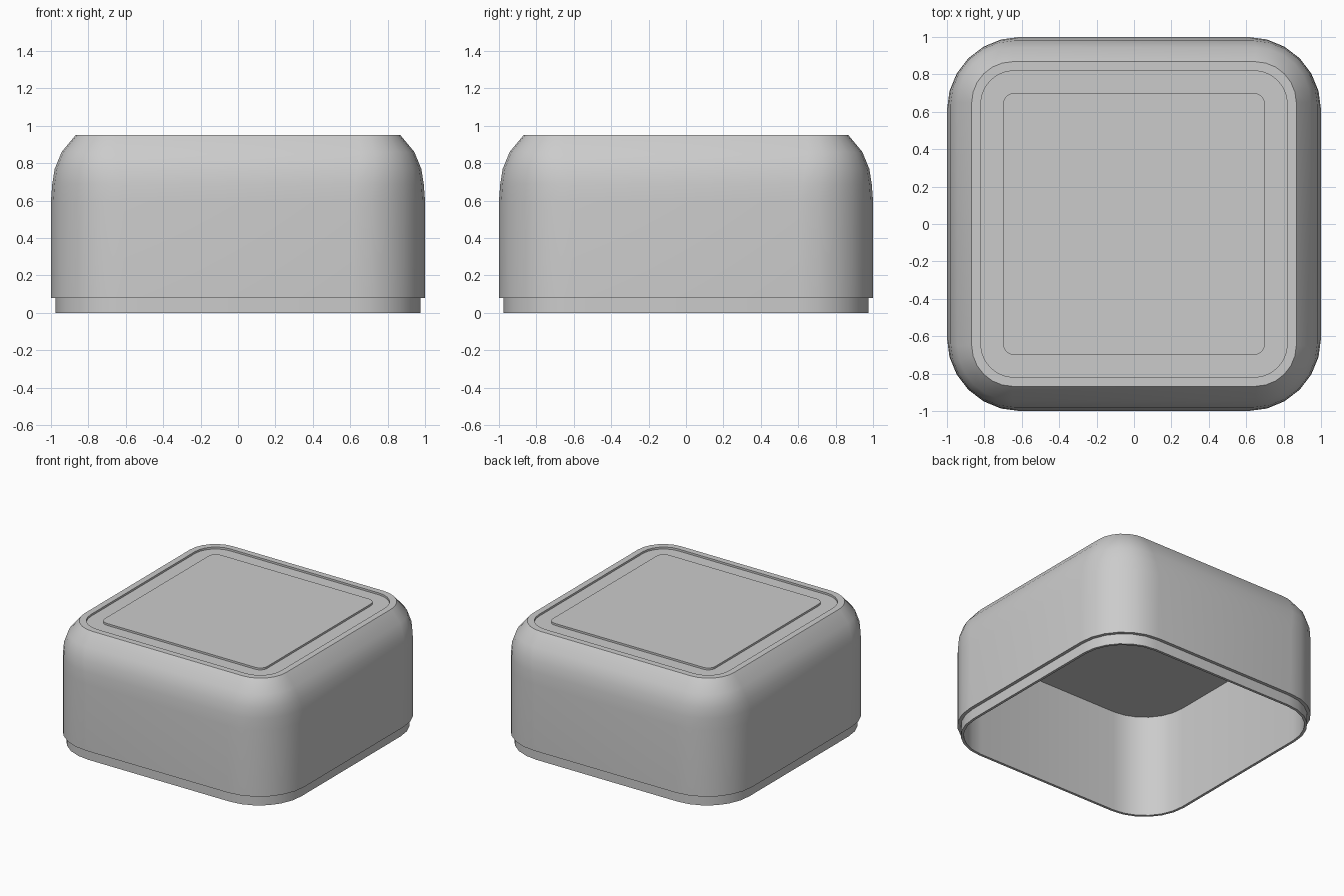
import bpy, bmesh
from math import sin, cos, pi

if "Cube" in bpy.data.objects:
    bpy.data.objects.remove(bpy.data.objects["Cube"])

SEG = 6  # segments per rounded corner


def ring(bm, half, z, radius):
    """Rounded-square loop of vertices at height z."""
    verts = []
    for k in range(4):
        base = k * pi / 2
        sx = 1 if k in (0, 3) else -1
        sy = 1 if k in (0, 1) else -1
        for i in range(SEG + 1):
            a = base + i * pi / 2 / SEG
            verts.append(bm.verts.new((sx * (half - radius) + radius * cos(a),
                                       sy * (half - radius) + radius * sin(a), z)))
    return verts


def loft(name, profile):
    """Join rounded-square rings into a skin, capped at both ends."""
    bm = bmesh.new()
    rings = [ring(bm, *p) for p in profile]
    n = len(rings[0])
    for lo, hi in zip(rings, rings[1:]):
        for i in range(n):
            j = (i + 1) % n
            bm.faces.new((lo[i], lo[j], hi[j], hi[i]))
    bm.faces.new(rings[0][::-1])
    bm.faces.new(rings[-1])
    bmesh.ops.recalc_face_normals(bm, faces=bm.faces)
    mesh = bpy.data.meshes.new(name)
    bm.to_mesh(mesh)
    bm.free()
    obj = bpy.data.objects.new(name, mesh)
    bpy.context.collection.objects.link(obj)
    bpy.ops.object.select_all(action='DESELECT')
    obj.select_set(True)
    bpy.context.view_layer.objects.active = obj
    bpy.ops.object.shade_smooth_by_angle(angle=0.5)
    return obj


# Hollow lid as one skin, (half width, height, corner radius) from inner ceiling to top panel
loft("rounded_lid", [
    (0.955, 0.80, 0.345),   # inner ceiling
    (0.955, 0.00, 0.345),   # inner wall foot
    (0.975, 0.00, 0.365),   # bottom lip
    (0.975, 0.08, 0.365),
    (1.00, 0.08, 0.39),     # step out to body
    (1.00, 0.60, 0.39),
    (0.993, 0.69, 0.37),    # rounded shoulder
    (0.980, 0.77, 0.34),
    (0.943, 0.86, 0.29),
    (0.868, 0.95, 0.22),    # flat top rim
    (0.82, 0.95, 0.18),
    (0.82, 0.935, 0.18),    # shallow channel
    (0.70, 0.935, 0.06),
    (0.70, 0.95, 0.06),     # raised centre panel
])
